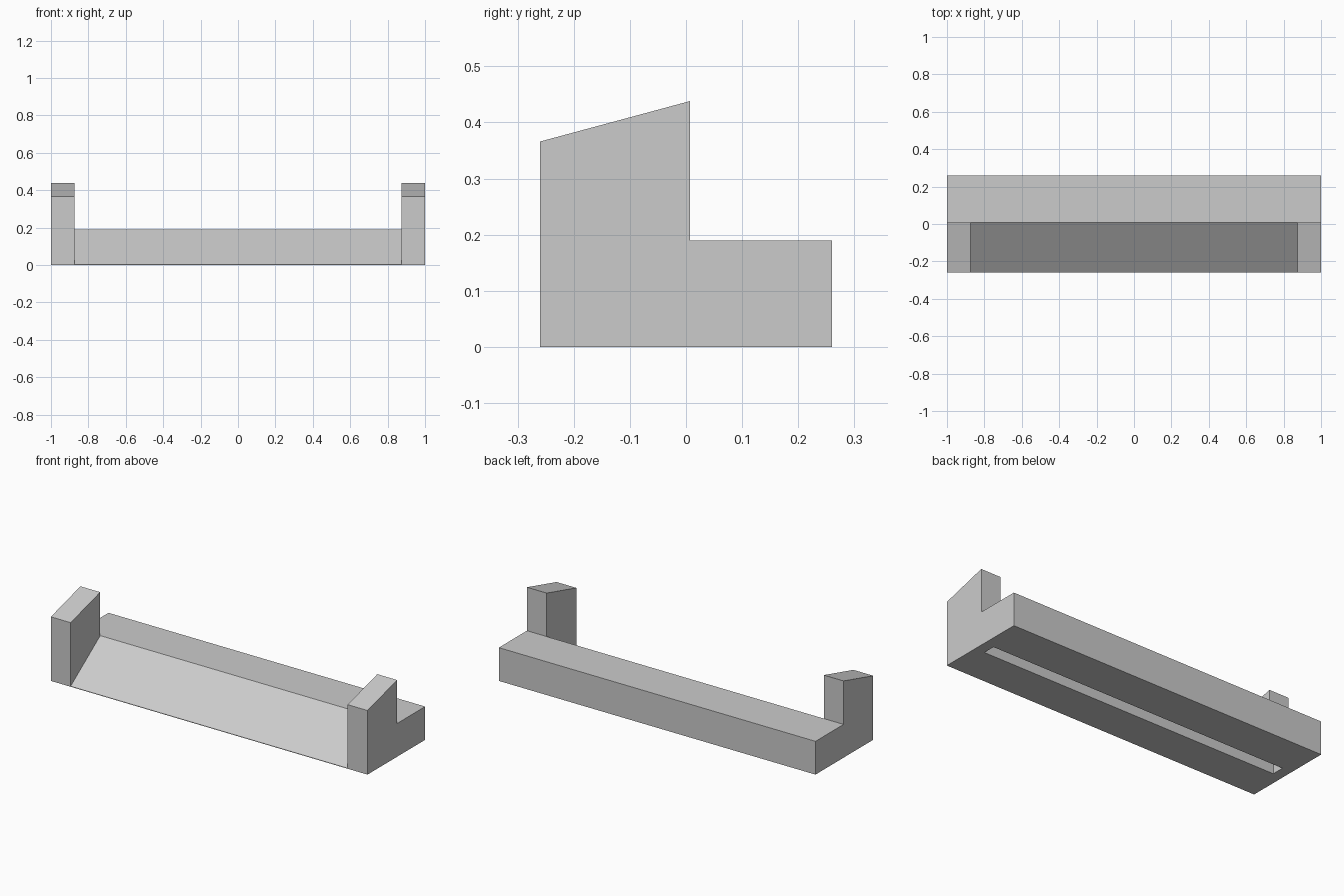
import bpy
import bmesh

cube = bpy.data.objects.get("Cube")
if cube:
    bpy.data.objects.remove(cube, do_unlink=True)

# Single plain grey material
GREY = (0.6, 0.6, 0.6, 1.0)
grey = bpy.data.materials.new("light_grey")
grey.use_nodes = True
grey.diffuse_color = GREY
grey.node_tree.nodes["Principled BSDF"].inputs["Base Color"].default_value = GREY

# Main dimensions
FRONT, STEP, BACK = -0.26, 0.007, 0.26
LIP, BAR_TOP = 0.003, 0.19
ARM_INNER, END = 0.875, 1.0


def extrude_x(name, profile, x0, x1):
    """Extrude a (y, z) profile from x0 to x1."""
    bm = bmesh.new()
    face = bm.faces.new([bm.verts.new((x0, y, z)) for y, z in profile])
    result = bmesh.ops.extrude_face_region(bm, geom=[face])
    moved = [v for v in result["geom"] if isinstance(v, bmesh.types.BMVert)]
    bmesh.ops.translate(bm, vec=(x1 - x0, 0, 0), verts=moved)
    bmesh.ops.recalc_face_normals(bm, faces=bm.faces)
    mesh = bpy.data.meshes.new(name)
    bm.to_mesh(mesh)
    bm.free()
    mesh.materials.append(grey)
    obj = bpy.data.objects.new(name, mesh)
    bpy.context.collection.objects.link(obj)
    return obj


# Long bar with a ramped front
bar = extrude_x("ramped_bar", [(FRONT, 0), (FRONT, LIP), (STEP, BAR_TOP),
                               (BACK, BAR_TOP), (BACK, 0)], -END, END)

# Upright end arms with sloping tops, seated on the ramp
arms = extrude_x("end_arms", [(FRONT, LIP), (FRONT, 0.366), (STEP, 0.438),
                              (STEP, BAR_TOP)], ARM_INNER, END)
arms.modifiers.new("mirror", 'MIRROR').use_axis[0] = True

# Long slot in the underside
cutter = extrude_x("slot_cutter", [(-0.04, -0.1), (-0.04, 0.1),
                                   (0.031, 0.1), (0.031, -0.1)], -0.94, 0.94)
cutter.hide_render = True
cutter.hide_set(True)
slot = bar.modifiers.new("underside_slot", 'BOOLEAN')
slot.operation = 'DIFFERENCE'
slot.solver = 'EXACT'
slot.object = cutter
